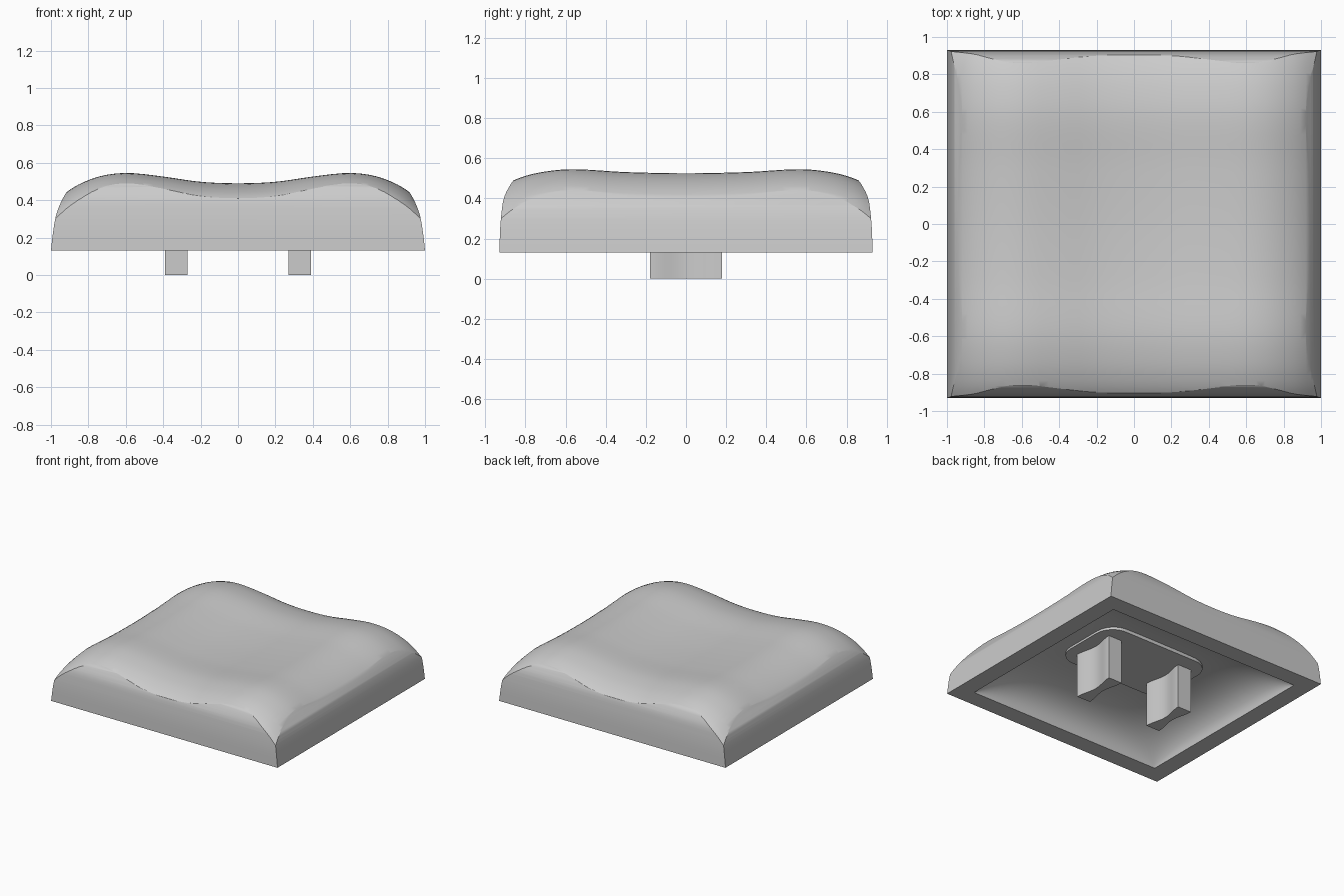
import bpy
import bmesh
import math

cube = bpy.data.objects.get("Cube")
if cube:
    bpy.data.objects.remove(cube, do_unlink=True)

grey = bpy.data.materials.new("light_grey_plastic")
grey.use_nodes = True
COLOUR = (0.6, 0.6, 0.6, 1)
grey.diffuse_color = COLOUR
grey.node_tree.nodes["Principled BSDF"].inputs["Base Color"].default_value = COLOUR


def smooth_through(points):
    """Return a smooth function passing through (position, value) points."""
    last = len(points) - 1

    def slope(i):
        a, b = points[max(i - 1, 0)], points[min(i + 1, last)]
        return (b[1] - a[1]) / (b[0] - a[0])

    def value(p):
        i = 0
        while i < last - 1 and p > points[i + 1][0]:
            i += 1
        (p0, v0), (p1, v1) = points[i], points[i + 1]
        d = p1 - p0
        t = (p - p0) / d
        return (v0 * (1 + 2 * t) * (1 - t) ** 2 + slope(i) * d * t * (1 - t) ** 2
                + v1 * t * t * (3 - 2 * t) + slope(i + 1) * d * t * t * (t - 1))
    return value


# Top surface: one profile across, one drop along; both mirrored
across = smooth_through([(-0.2, 0.498), (0, 0.49), (0.2, 0.498), (0.4, 0.526), (0.58, 0.545),
                         (0.7, 0.536), (0.8, 0.507), (0.9, 0.455), (1.0, 0.37), (1.06, 0.31)])
along = smooth_through([(-0.3, -0.014), (0, -0.02), (0.3, -0.014), (0.58, 0), (0.75, -0.02),
                        (0.86, -0.055), (0.92, -0.09), (1.0, -0.15)])
# Side walls: half width and half depth by height
half_x = smooth_through([(0.13, 1.0), (0.22, 0.99), (0.31, 0.975), (0.37, 0.955),
                         (0.43, 0.925), (0.5, 0.88), (0.56, 0.83)])
half_y = smooth_through([(0.13, 0.93), (0.25, 0.926), (0.34, 0.918), (0.4, 0.908),
                         (0.45, 0.886), (0.49, 0.86), (0.56, 0.8)])


def finish(bm, name):
    bmesh.ops.recalc_face_normals(bm, faces=bm.faces)
    mesh = bpy.data.meshes.new(name)
    bm.to_mesh(mesh)
    bm.free()
    mesh.materials.append(grey)
    obj = bpy.data.objects.new(name, mesh)
    bpy.context.collection.objects.link(obj)
    return obj


def domed_block(name, hx, hy, base, height, count=56):
    """Block with a flat base and a top given by height(x, y)."""
    bm = bmesh.new()
    bmesh.ops.create_grid(bm, x_segments=count, y_segments=count, size=1)
    for v in bm.verts:
        v.co.x = hx * math.sin(v.co.x * math.pi / 2)
        v.co.y = hy * math.sin(v.co.y * math.pi / 2)
        v.co.z = height(v.co.x, v.co.y)
    border = [e for e in bm.edges if e.is_boundary]
    skirt = bmesh.ops.extrude_edge_only(bm, edges=border)["geom"]
    for v in skirt:
        if isinstance(v, bmesh.types.BMVert):
            v.co.z = base
    bmesh.ops.contextual_create(bm, geom=[e for e in skirt if isinstance(e, bmesh.types.BMEdge)
                                          and all(v.co.z == v.co.z and abs(v.co.z - base) < 1e-6
                                                  for v in e.verts)])
    return finish(bm, name)


def prism(name, outline, bottom, top):
    bm = bmesh.new()
    face = bm.faces.new([bm.verts.new((x, y, bottom)) for x, y in outline])
    raised = bmesh.ops.extrude_face_region(bm, geom=[face])["geom"]
    for v in raised:
        if isinstance(v, bmesh.types.BMVert):
            v.co.z = top
    return finish(bm, name)


def cut(obj, tool, operation):
    mod = obj.modifiers.new(operation.lower(), "BOOLEAN")
    mod.operation = operation
    mod.solver = "EXACT"
    mod.object = tool
    tool.hide_render = True


def shade(obj, angle=30):
    bpy.ops.object.select_all(action="DESELECT")
    obj.select_set(True)
    bpy.context.view_layer.objects.active = obj
    bpy.ops.object.shade_smooth_by_angle(angle=math.radians(angle))


# Cap body: stacked rectangles following the wall curves
bm = bmesh.new()
rings = []
LEVELS = 20
for i in range(LEVELS + 1):
    z = 0.13 + 0.43 * i / LEVELS
    x, y = half_x(z), half_y(z)
    rings.append([bm.verts.new((sx * x, sy * y, z))
                  for sx, sy in ((-1, -1), (1, -1), (1, 1), (-1, 1))])
for low, high in zip(rings, rings[1:]):
    for k in range(4):
        n = (k + 1) % 4
        bm.faces.new((low[k], low[n], high[n], high[k]))
bm.faces.new(rings[0])
bm.faces.new(rings[-1])
cap = finish(bm, "cap")

# Trim the top to the dished surface and hollow the underside
crown = domed_block("crown_cutter", 1.05, 0.99, 0.0,
                    lambda x, y: across(abs(x)) + along(abs(y)))


def hollow_height(x, y):
    u, v = min(abs(x) / 0.86, 1), min(abs(y) / 0.79, 1)
    return 0.13 + 0.255 * math.sqrt((1 - u ** 4) * (1 - v ** 4))


hollow = domed_block("hollow_cutter", 0.86, 0.79, 0.05, hollow_height, 40)
cut(cap, crown, "INTERSECT")
cut(cap, hollow, "DIFFERENCE")
bpy.context.view_layer.update()
result = bpy.data.meshes.new_from_object(cap.evaluated_get(bpy.context.evaluated_depsgraph_get()))
cap.modifiers.clear()
cap.data = result
for tool in (crown, hollow):
    bpy.data.objects.remove(tool, do_unlink=True)
cap.data.materials.clear()
cap.data.materials.append(grey)
shade(cap)

# Rounded mounting pad under the ceiling
outline = []
for corner, (sx, sy) in enumerate(((1, 1), (-1, 1), (-1, -1), (1, -1))):
    for step in range(9):
        a = (corner + step / 8) * math.pi / 2
        outline.append((sx * 0.33 + 0.15 * math.cos(a), sy * 0.15 + 0.15 * math.sin(a)))
shade(prism("mounting_pad", outline, 0.355, 0.41))

# Two waisted stem legs
ys = [-0.18 + 0.36 * i / 20 for i in range(21)]
waist = [0.06 - 0.014 * (1 + math.cos(math.pi * y / 0.18)) for y in ys]
for side, name in ((1, "left_stem_leg"), (-1, "right_stem_leg")):
    edge = [(side * 0.33 + w, y) for w, y in zip(waist, ys)]
    back = [(side * 0.33 - w, y) for w, y in zip(waist, ys)]
    shade(prism(name, edge + back[::-1], 0.0, 0.4))
